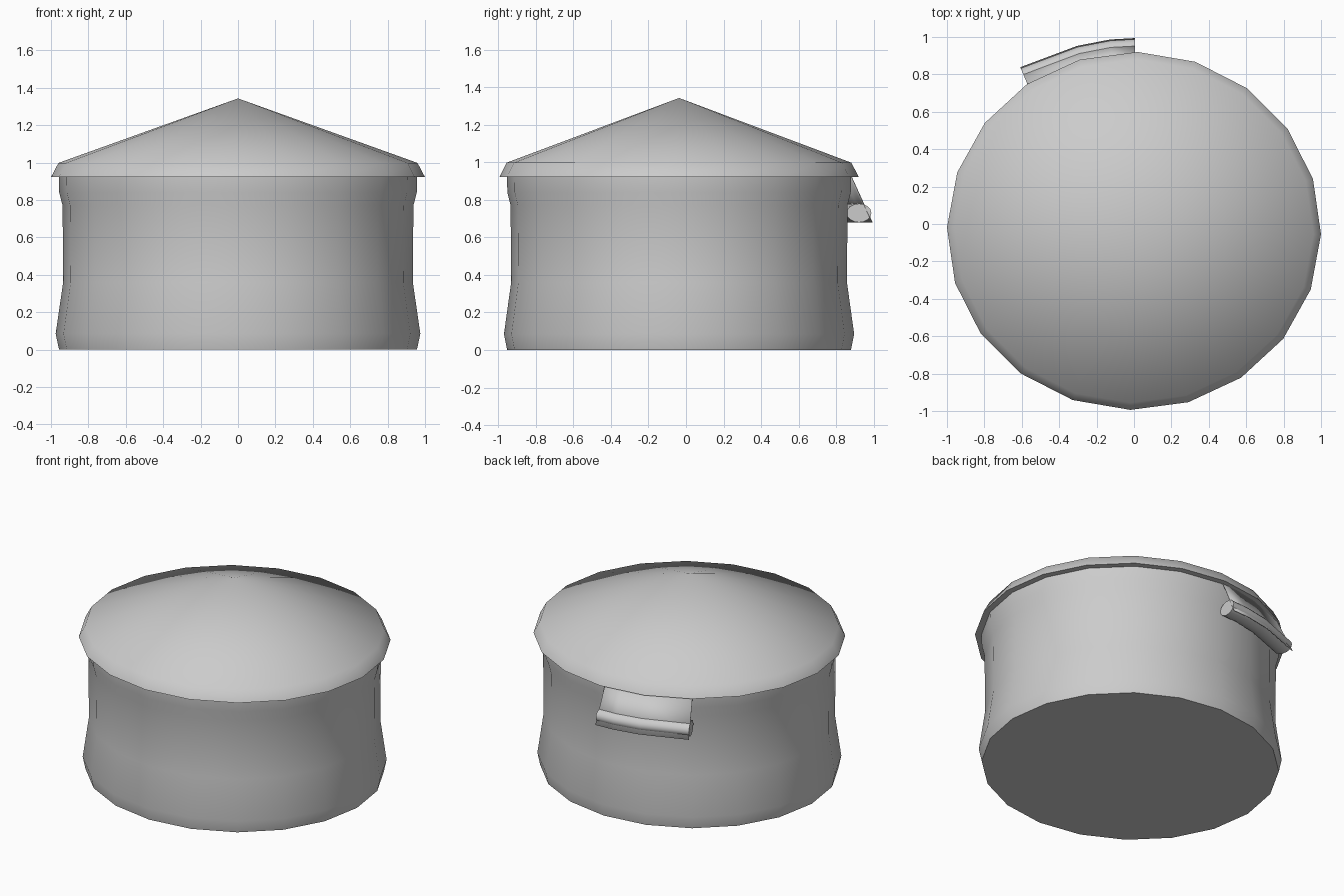
import bpy, bmesh, math
from mathutils import Vector

cube = bpy.data.objects.get("Cube")
if cube:
    bpy.data.objects.remove(cube)

SIDES = 20
TURN = math.radians(-1.1)
DEPTH = 0.957       # the round plan is slightly squashed front to back
CENTRE_Y = -0.037

grey = bpy.data.materials.new("plain grey")
grey.use_nodes = True
GREY = (0.6, 0.6, 0.6, 1)
grey.diffuse_color = GREY
grey.node_tree.nodes["Principled BSDF"].inputs["Base Color"].default_value = GREY


def finish(name, bm, angle):
    """Turn a bmesh into a shaded object."""
    bmesh.ops.recalc_face_normals(bm, faces=bm.faces)
    mesh = bpy.data.meshes.new(name)
    bm.to_mesh(mesh)
    bm.free()
    mesh.materials.append(grey)
    obj = bpy.data.objects.new(name, mesh)
    bpy.context.collection.objects.link(obj)
    bpy.ops.object.select_all(action='DESELECT')
    obj.select_set(True)
    bpy.context.view_layer.objects.active = obj
    bpy.ops.object.shade_smooth_by_angle(angle=math.radians(angle))
    return obj


def loft(bm, rings, closed=True):
    """Bridge successive rows of points with quads and return the vertex rows."""
    rows = [[bm.verts.new(p) for p in ring] for ring in rings]
    for a, b in zip(rows, rows[1:]):
        n = len(a)
        for i in range(n if closed else n - 1):
            j = (i + 1) % n
            bm.faces.new((a[i], a[j], b[j], b[i]))
    return rows


def ring(radius, z):
    angles = [TURN + math.tau * i / SIDES for i in range(SIDES)]
    return [(radius * math.cos(t), CENTRE_Y + DEPTH * radius * math.sin(t), z)
            for t in angles]


# Flared drum wall with a closed base
bm = bmesh.new()
wall = [(0.957, 0), (0.975, 0.085), (0.935, 0.36), (0.938, 0.77),
        (0.956, 0.84), (0.958, 0.922)]
rows = loft(bm, [ring(r, z) for r, z in wall])
bm.faces.new(rows[0])
finish("drum_wall", bm, 40)

# Conical lid with a bevelled rim
bm = bmesh.new()
rows = loft(bm, [ring(1.0, 0.922), ring(0.96, 0.998)])
bm.faces.new(rows[0])
apex = bm.verts.new((0, CENTRE_Y, 1.343))
for i in range(SIDES):
    bm.faces.new((rows[1][i], rows[1][(i + 1) % SIDES], apex))
finish("conical_lid", bm, 60)

# Path followed by the handle, with its outward directions
path = [Vector(p) for p in ((0.005, 0.922), (-0.12, 0.915),
                            (-0.285, 0.883), (-0.58, 0.772))]
outward = [Vector(d).normalized() for d in ((0, 1), (-0.1, 1), (-0.28, 1), (-0.42, 1))]

# Rounded handle bar
bm = bmesh.new()
rings = []
for p, d in zip(path, outward):
    section = []
    for k in range(16):
        t = math.tau * k / 16
        q = p + d * 0.066 * math.cos(t)
        section.append((q.x, q.y, 0.73 + 0.05 * math.sin(t)))
    rings.append(section)
rows = loft(bm, rings)
bm.faces.new(rows[0])
bm.faces.new(rows[-1])
finish("handle_bar", bm, 40)

# Thin sloping plate that carries the bar
bm = bmesh.new()
edges = []
for offset, z in ((-0.04, 0.922), (0.07, 0.68)):
    points = [p + d * offset for p, d in zip(path, outward)]
    edges.append([(q.x, q.y, z) for q in points])
loft(bm, edges, closed=False)
plate = finish("handle_plate", bm, 40)
solid = plate.modifiers.new("thickness", 'SOLIDIFY')
solid.thickness = 0.004
solid.offset = 0
